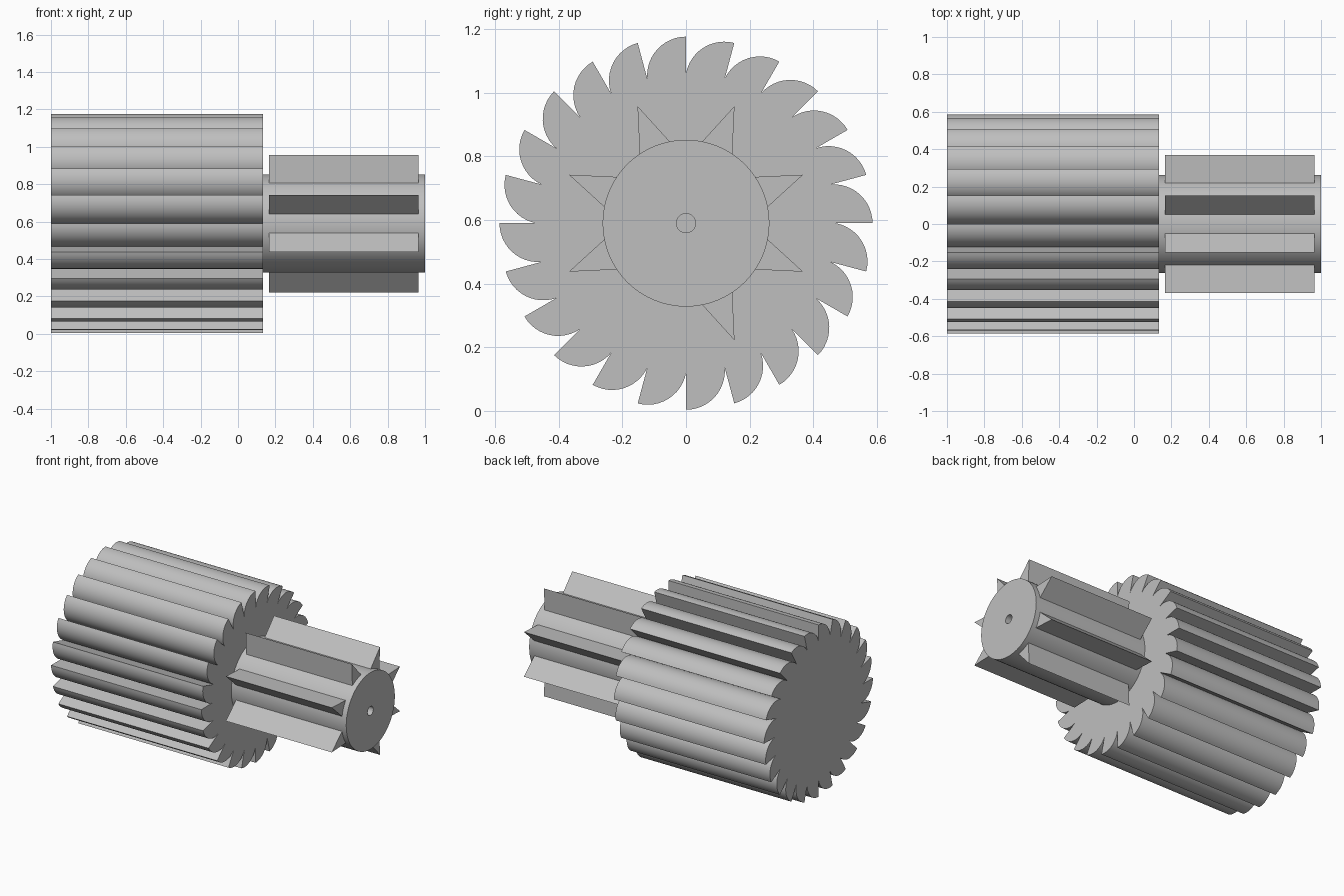
import bpy
import bmesh
from math import sin, cos, pi, radians, atan2, hypot
from mathutils import Vector, Matrix

if "Cube" in bpy.data.objects:
    bpy.data.objects.remove(bpy.data.objects["Cube"])

AXIS_Z = 0.59
TEETH = 24
TIP_R, ROOT_R = 0.586, 0.47
SHAFT_R, HOLE_R = 0.262, 0.03
GEAR_END = 0.133

steel = bpy.data.materials.new("light grey metal")
steel.use_nodes = True
grey = (0.52, 0.52, 0.52, 1)
steel.diffuse_color = grey
steel.node_tree.nodes["Principled BSDF"].inputs["Base Color"].default_value = grey


def finish(name, bm, smooth=True):
    bmesh.ops.recalc_face_normals(bm, faces=bm.faces)
    mesh = bpy.data.meshes.new(name)
    bm.to_mesh(mesh)
    bm.free()
    mesh.materials.append(steel)
    obj = bpy.data.objects.new(name, mesh)
    obj.location.z = AXIS_Z
    bpy.context.collection.objects.link(obj)
    if smooth:
        bpy.ops.object.select_all(action="DESELECT")
        obj.select_set(True)
        bpy.context.view_layer.objects.active = obj
        bpy.ops.object.shade_smooth_by_angle(angle=radians(30))
    return obj


def prism(name, outline, x0, x1, smooth=True):
    """Extrude a (y, z) outline along x."""
    bm = bmesh.new()
    face = bm.faces.new([bm.verts.new((x0, y, z)) for y, z in outline])
    ext = bmesh.ops.extrude_face_region(bm, geom=[face], use_keep_orig=True)
    moved = [g for g in ext["geom"] if isinstance(g, bmesh.types.BMVert)]
    bmesh.ops.translate(bm, verts=moved, vec=(x1 - x0, 0, 0))
    return finish(name, bm, smooth)


def polar(r, a):
    return r * cos(a), r * sin(a)


# Ratchet gear: each tooth is a radial wall and a round back
pitch = 2 * pi / TEETH
ry, rz = polar(ROOT_R, pi / 2 + pitch)
drop = TIP_R - rz
arc_r = (ry * ry + drop * drop) / (2 * drop)
arc_centre = TIP_R - arc_r
sweep = atan2(rz - arc_centre, ry) - pi / 2
if sweep < 0:
    sweep += 2 * pi
outline = []
STEPS = 12
for i in range(TEETH):
    for k in range(STEPS + 1):
        y, z = polar(arc_r, pi / 2 + sweep * k / STEPS)
        z += arc_centre
        outline.append(polar(hypot(y, z), atan2(z, y) + i * pitch))
prism("ratchet_gear", outline, -1, GEAR_END)

# Shaft with a small centre bore, turned around the x axis
bm = bmesh.new()
profile = [(GEAR_END, HOLE_R), (1, HOLE_R), (1, SHAFT_R), (GEAR_END, SHAFT_R)]
verts = [bm.verts.new((x, 0, r)) for x, r in profile]
edges = [bm.edges.new((verts[i], verts[(i + 1) % 4])) for i in range(4)]
bmesh.ops.spin(bm, geom=verts + edges, cent=(0, 0, 0), axis=(1, 0, 0),
               angle=2 * pi, steps=64, use_merge=True)
bmesh.ops.remove_doubles(bm, verts=bm.verts, dist=0.0001)
finish("shaft", bm)

# Pointed splines on the shaft, with one position left empty
for i in range(8):
    if i == 5:
        continue
    a = radians(22.5 + 45 * i)
    half = radians(11.2)
    fin = [polar(SHAFT_R, a - half), polar(0.398, a), polar(SHAFT_R, a + half)]
    prism(f"spline_{i + 1}", fin, 0.165, 0.965, smooth=False)
